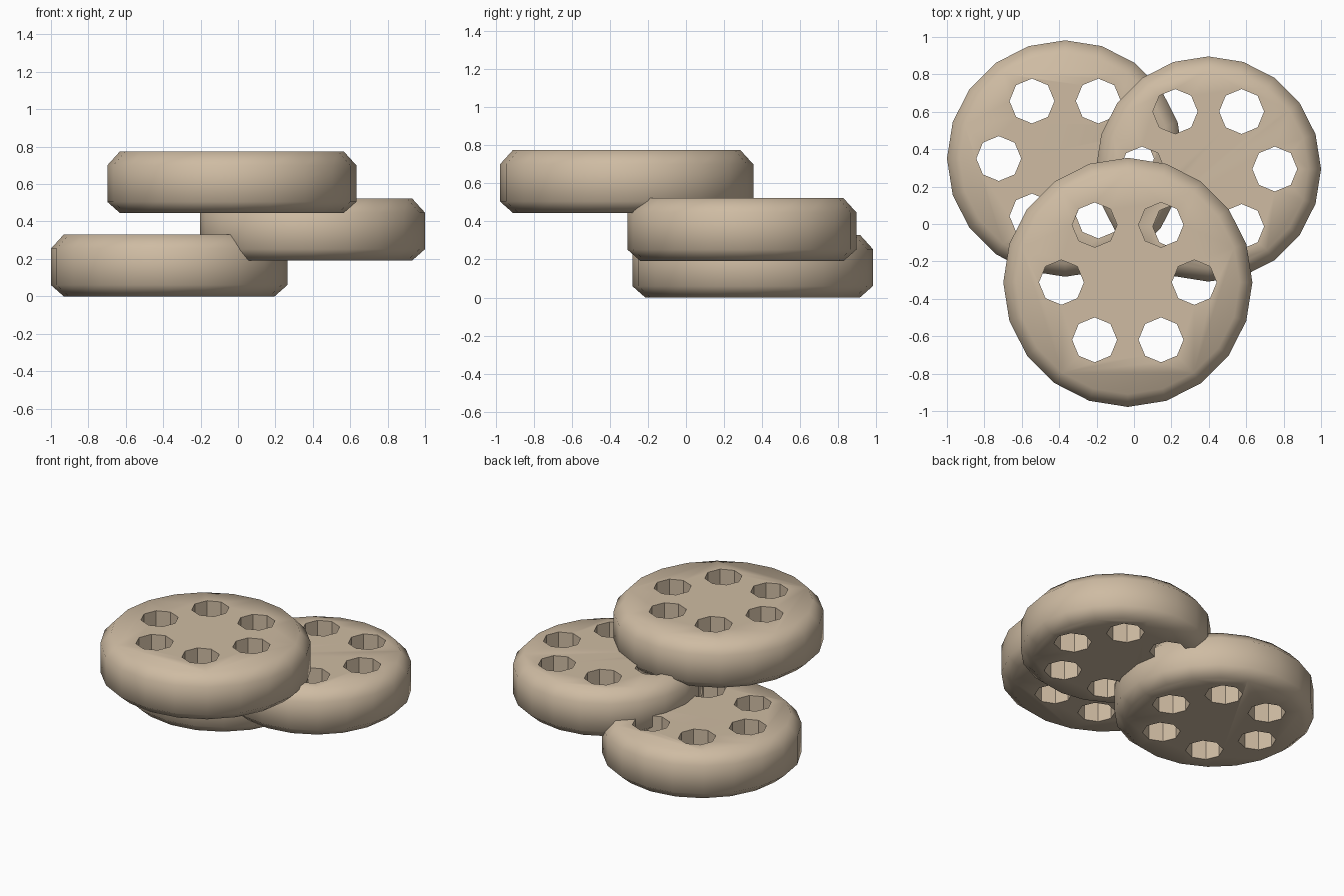
import bpy, bmesh, math
from mathutils import Matrix

cube = bpy.data.objects.get("Cube")
if cube:
    bpy.data.objects.remove(cube, do_unlink=True)

THICK = 0.33          # disc thickness
CHAMFER = 0.068       # rim bevel
HOLE_RING = 0.355     # distance of the holes from the middle
HOLE_RADIUS = 0.12

tan = bpy.data.materials.new("warm_tan")
tan.use_nodes = True
colour = (0.62, 0.50, 0.365, 1)
tan.diffuse_color = colour
tan.node_tree.nodes["Principled BSDF"].inputs["Base Color"].default_value = colour


def make_object(name, bm):
    mesh = bpy.data.meshes.new(name)
    bm.to_mesh(mesh)
    bm.free()
    obj = bpy.data.objects.new(name, mesh)
    bpy.context.collection.objects.link(obj)
    return obj


def disc_body(radius):
    """Twenty-sided puck with chamfered rims."""
    bm = bmesh.new()
    profile = [(radius - CHAMFER, 0), (radius, 0.06),
               (radius, THICK - 0.075), (radius - CHAMFER, THICK)]
    sides = 20
    rings = [[bm.verts.new((r * math.cos(math.tau * i / sides),
                            r * math.sin(math.tau * i / sides), z))
              for i in range(sides)] for r, z in profile]
    for low, high in zip(rings, rings[1:]):
        for i in range(sides):
            j = (i + 1) % sides
            bm.faces.new((low[i], low[j], high[j], high[i]))
    bm.faces.new(rings[0][::-1])
    bm.faces.new(rings[-1])
    return bm


def hole_prisms():
    """Six octagonal prisms in a ring."""
    bm = bmesh.new()
    for k in range(6):
        a = k * math.tau / 6
        spot = (HOLE_RING * math.cos(a), HOLE_RING * math.sin(a), THICK / 2)
        # first corner lies on the x axis of every hole
        made = bmesh.ops.create_cone(bm, cap_ends=True, segments=8, depth=1,
                                     radius1=HOLE_RADIUS, radius2=HOLE_RADIUS)
        bmesh.ops.translate(bm, verts=made["verts"], vec=spot)
    return bm


def pierced_disc(name, x, y, z, radius):
    disc = make_object(name, disc_body(radius))
    disc.data.materials.append(tan)
    cutter = make_object("hole_cutter", hole_prisms())
    cutter.hide_render = True
    cut = disc.modifiers.new("holes", 'BOOLEAN')
    cut.operation = 'DIFFERENCE'
    cut.solver = 'EXACT'
    cut.object = cutter

    bpy.ops.object.select_all(action='DESELECT')
    disc.select_set(True)
    bpy.context.view_layer.objects.active = disc
    bpy.ops.object.modifier_apply(modifier=cut.name)
    bpy.data.objects.remove(cutter, do_unlink=True)

    # rounded rim, faceted hole walls
    bpy.ops.object.shade_smooth_by_angle(angle=math.radians(60))
    for face in disc.data.polygons:
        if abs(face.normal.z) < 0.1 and face.center.xy.length < HOLE_RING + HOLE_RADIUS:
            face.use_smooth = False
    disc.data.transform(Matrix.Translation((x, y, z)))
    return disc


# Stack of three overlapping discs, lowest first
pierced_disc("bottom_disc", -0.368, 0.35, 0, 0.632)
pierced_disc("middle_disc", 0.398, 0.294, 0.192, 0.602)
pierced_disc("top_disc", -0.033, -0.312, 0.445, 0.666)
